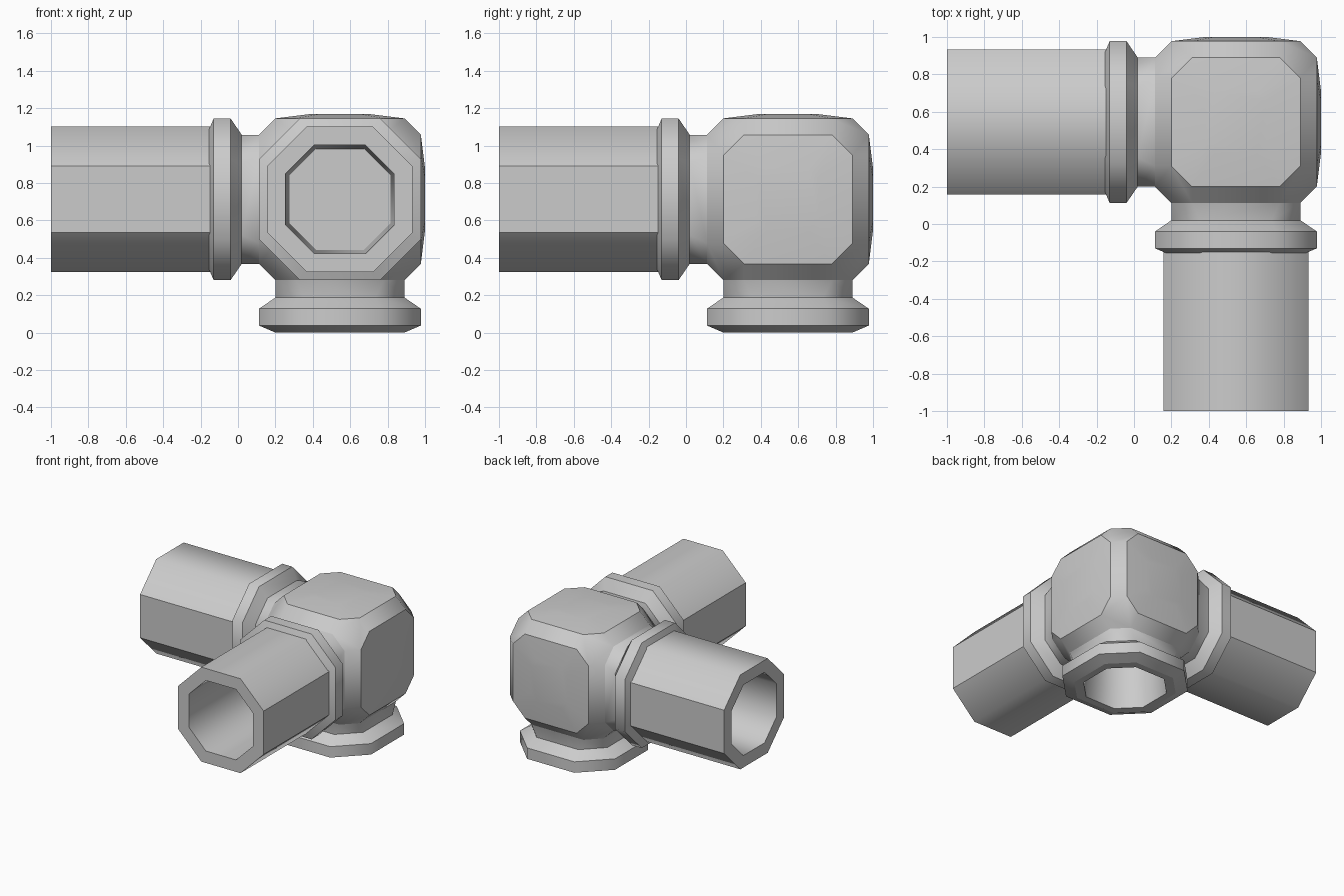
import bpy, bmesh, math
from itertools import permutations, product
from mathutils import Vector

if "Cube" in bpy.data.objects:
    bpy.data.objects.remove(bpy.data.objects["Cube"])

CENTRE = Vector((0.545, 0.545, 0.7125))
SMOOTH_LIMIT = math.radians(36.5)


def octagon(r, c):
    """Corners of a square of half-width r with cut corners; c is half a side."""
    return [(r, -c), (r, c), (c, r), (-c, r), (-r, c), (-r, -c), (-c, -r), (c, -r)]


def finish(name, bm):
    bmesh.ops.recalc_face_normals(bm, faces=bm.faces[:])
    for f in bm.faces:
        f.smooth = True
    mesh = bpy.data.meshes.new(name)
    bm.to_mesh(mesh)
    bm.free()
    ob = bpy.data.objects.new(name, mesh)
    ob.location = CENTRE
    bpy.context.collection.objects.link(ob)


def tube(name, profile, place, floor=False, crisp_sides=False):
    """Loft octagons (distance, half-width, half side) along one arm."""
    bm = bmesh.new()
    rings = [[bm.verts.new(place(a, b, d)) for a, b in octagon(r, c)]
             for d, r, c in profile]
    for r0, r1 in zip(rings, rings[1:]):
        for i in range(8):
            j = (i + 1) % 8
            bm.faces.new((r0[i], r0[j], r1[j], r1[i]))
    if floor:
        bm.faces.new(rings[-1])
    for ring in rings:
        for i in range(8):
            bm.edges.get((ring[i], ring[(i + 1) % 8])).smooth = False
    # upright flanks of the pipes have hard edges
    if crisp_sides:
        for i, (a, b) in enumerate(octagon(2, 1)):
            if abs(b) == 1:
                bm.edges.get((rings[0][i], rings[1][i])).smooth = False
    finish(name, bm)


# Hub: chamfered cube, bulging on the three closed sides, open on the others
bm = bmesh.new()
for x, y, z in permutations((0.4325, 0.345, 0.235)):
    for sx, sy, sz in product((-1, 1), repeat=3):
        bm.verts.new((x * sx, y * sy, z * sz))
for axis in range(3):
    for a, b in octagon(0.165, 0.112):
        p = [a, b]
        p.insert(axis, 0.455)
        bm.verts.new(p)
bmesh.ops.convex_hull(bm, input=bm.verts[:])
bmesh.ops.dissolve_limit(bm, angle_limit=math.radians(1),
                         verts=bm.verts[:], edges=bm.edges[:])
bm.normal_update()
for e in bm.edges:
    e.smooth = e.calc_face_angle(0) < SMOOTH_LIMIT
open_sides = [f for f in bm.faces if min(f.normal) < -0.999]
bmesh.ops.delete(bm, geom=open_sides, context='FACES')
finish("hub", bm)

# Neck and collar profile, bore, and long pipe profile
COLLAR = [(0.4325, 0.345, 0.235), (0.525, 0.345, 0.19), (0.585, 0.4325, 0.215),
          (0.675, 0.4325, 0.215), (0.7125, 0.345, 0.18)]
BORE_END = (0.3, 0.27, 0.128)
PIPE = [(0.69, 0.388, 0.178), (1.545, 0.388, 0.178), (1.545, 0.29, 0.137), BORE_END]

arms = {
    "left": lambda a, b, d: (-d, a, b),
    "front": lambda a, b, d: (a, -d, b),
}
for side, place in arms.items():
    tube(side + "_collar", COLLAR, place)
    tube(side + "_pipe", PIPE, place, floor=True, crisp_sides=True)

# Bottom socket: collar only, with its own bore
tube("bottom_socket", COLLAR + [(0.7125, 0.29, 0.137), BORE_END],
     lambda a, b, d: (a, b, -d), floor=True)
